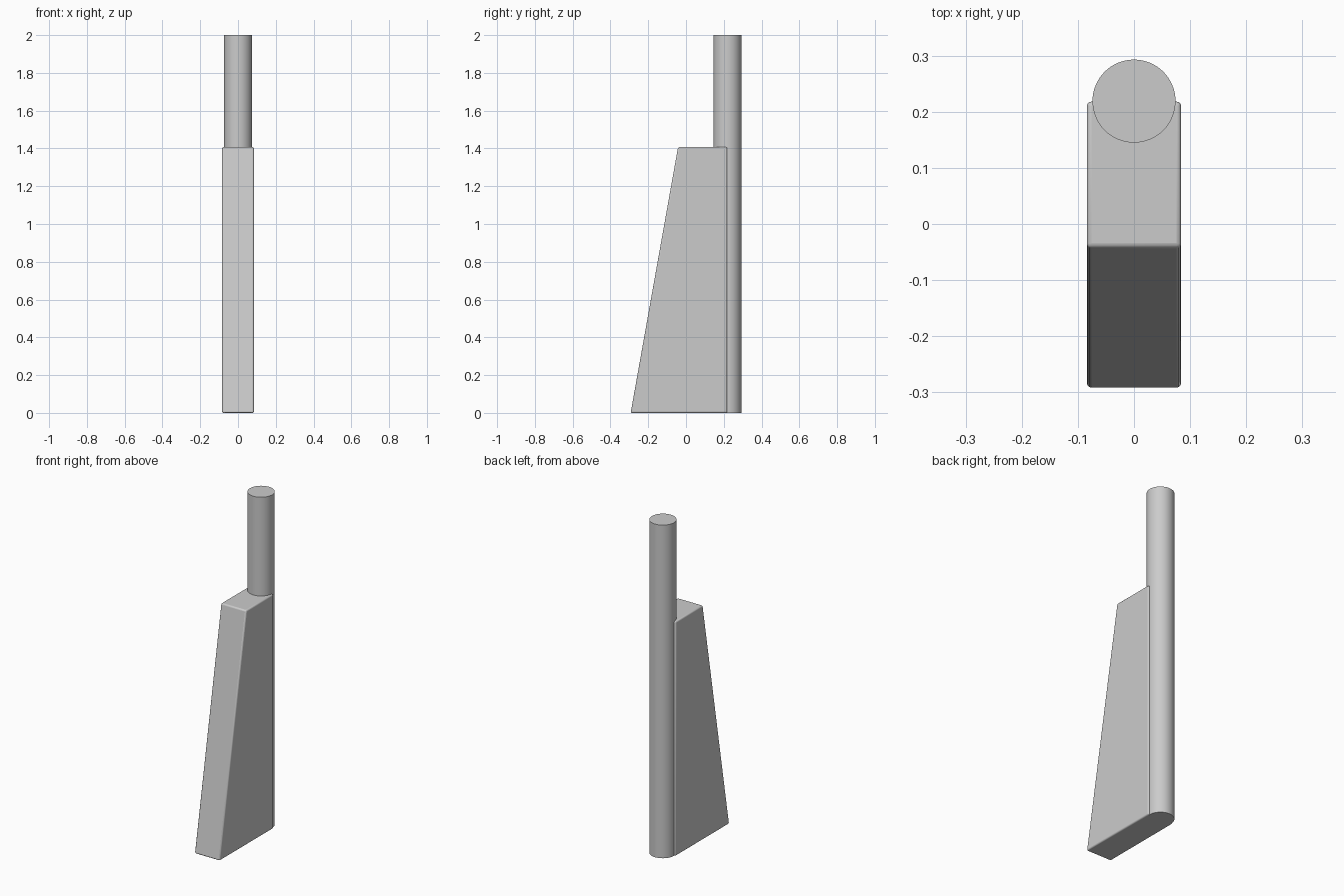
import bpy, bmesh

if "Cube" in bpy.data.objects:
    bpy.data.objects.remove(bpy.data.objects["Cube"])

# Tapered block: side profile (y, z) extruded across x
profile = [(-0.293, 0), (0.218, 0), (0.218, 1.407), (-0.042, 1.407)]
half_w = 0.084
bm = bmesh.new()
face = bm.faces.new([bm.verts.new((-half_w, y, z)) for y, z in profile])
ext = bmesh.ops.extrude_face_region(bm, geom=[face])
bmesh.ops.translate(bm, vec=(2 * half_w, 0, 0),
                    verts=[v for v in ext["geom"] if isinstance(v, bmesh.types.BMVert)])
bmesh.ops.recalc_face_normals(bm, faces=bm.faces)
mesh = bpy.data.meshes.new("tapered_block")
bm.to_mesh(mesh)
bm.free()
block = bpy.data.objects.new("tapered_block", mesh)
bpy.context.collection.objects.link(block)

# Slightly rounded block edges
bevel = block.modifiers.new("edge_rounding", "BEVEL")
bevel.width = 0.008
bevel.segments = 3

# Round post, full height, half sunk into the back of the block
bpy.ops.mesh.primitive_cylinder_add(vertices=64, radius=0.074, depth=2,
                                    location=(0, 0.219, 1))
post = bpy.context.object
post.name = "round_post"

for obj in (block, post):
    bpy.ops.object.select_all(action="DESELECT")
    obj.select_set(True)
    bpy.context.view_layer.objects.active = obj
    bpy.ops.object.shade_smooth_by_angle()
